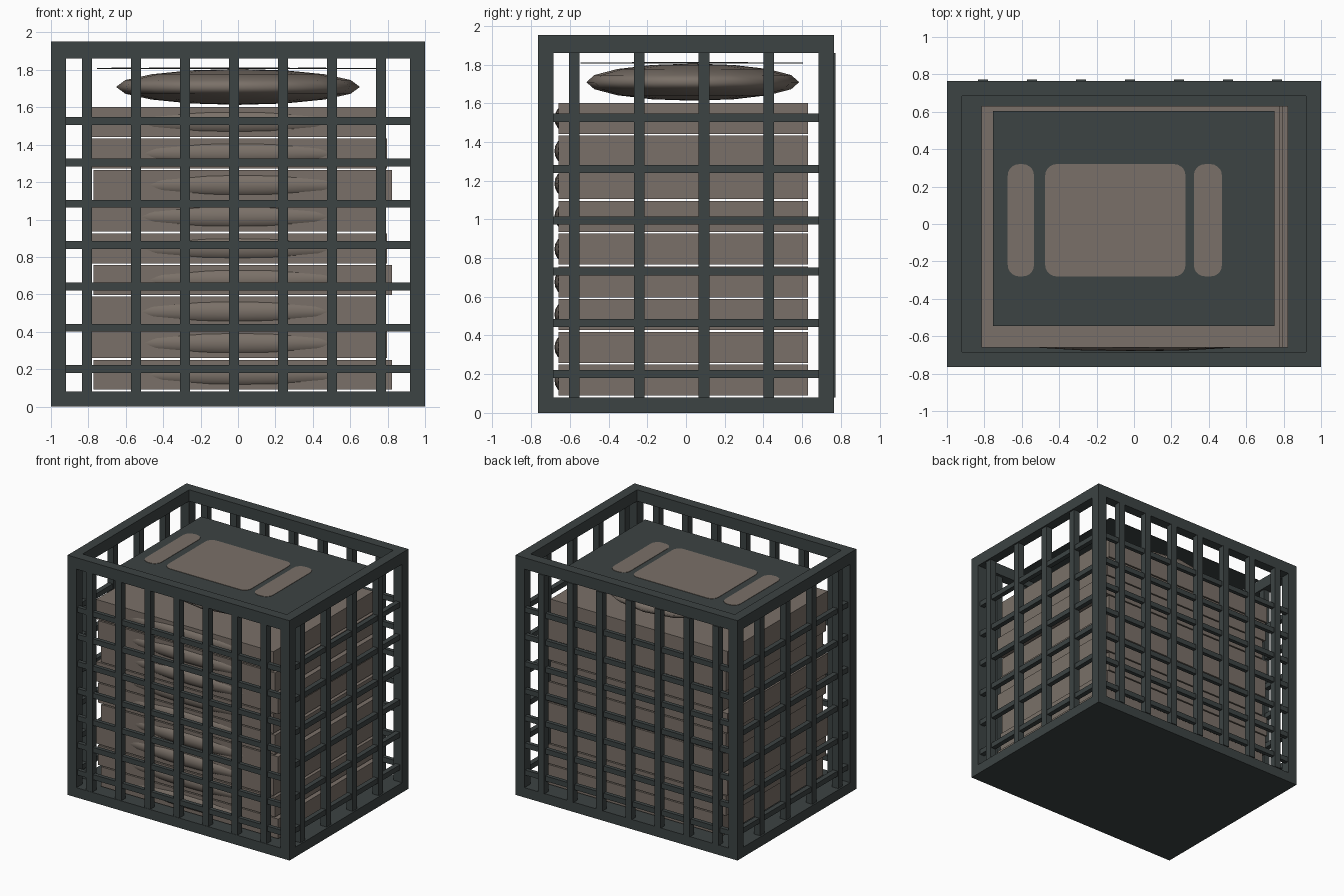
import bpy, bmesh, math
from mathutils import Matrix, Vector

if "Cube" in bpy.data.objects:
    bpy.data.objects.remove(bpy.data.objects["Cube"])


def material(name, rgb):
    m = bpy.data.materials.new(name)
    m.diffuse_color = (*rgb, 1)
    m.use_nodes = True
    m.node_tree.nodes["Principled BSDF"].inputs["Base Color"].default_value = m.diffuse_color
    return m


IRON = material("dark_iron", (0.045, 0.056, 0.056))
CLOTH = material("taupe_cloth", (0.195, 0.163, 0.138))


def finish(bm, name, mat):
    me = bpy.data.meshes.new(name)
    bm.to_mesh(me)
    bm.free()
    me.materials.append(mat)
    ob = bpy.data.objects.new(name, me)
    bpy.context.collection.objects.link(ob)
    return ob


def boxes(name, mat, spans):
    """One object from boxes given as (x0, x1, y0, y1, z0, z1)."""
    bm = bmesh.new()
    for x0, x1, y0, y1, z0, z1 in spans:
        c = Vector((x0 + x1, y0 + y1, z0 + z1)) / 2
        s = Matrix.Diagonal((x1 - x0, y1 - y0, z1 - z0, 1))
        bmesh.ops.create_cube(bm, size=1, matrix=Matrix.Translation(c) @ s)
    return finish(bm, name, mat)


def ellipsoid(name, mat, centre, radii):
    bm = bmesh.new()
    bmesh.ops.create_uvsphere(bm, u_segments=16, v_segments=8, radius=1,
                              matrix=Matrix.Translation(centre) @ Matrix.Diagonal((*radii, 1)))
    for f in bm.faces:
        f.smooth = True
    return finish(bm, name, mat)


def rounded_plate(name, mat, x0, x1, y0, y1, z0, z1, r):
    bm = bmesh.new()
    verts = []
    corners = [(x1 - r, y1 - r), (x0 + r, y1 - r), (x0 + r, y0 + r), (x1 - r, y0 + r)]
    for k, (cx, cy) in enumerate(corners):
        for j in range(6):
            a = math.pi / 2 * (k + j / 5)
            verts.append(bm.verts.new((cx + r * math.cos(a), cy + r * math.sin(a), z0)))
    face = bm.faces.new(verts)
    top = bmesh.ops.extrude_face_region(bm, geom=[face])["geom"]
    bmesh.ops.translate(bm, vec=(0, 0, z1 - z0),
                        verts=[v for v in top if isinstance(v, bmesh.types.BMVert)])
    bmesh.ops.recalc_face_normals(bm, faces=bm.faces)
    return finish(bm, name, mat)


X, Y, IX, IY = 1.0, 0.765, 0.92, 0.685      # cage outer and inner half sizes
Z0, Z1, H = 0.08, 1.86, 1.953               # floor top, rail underside, height

# Floor, corner posts and top rails
boxes("floor", IRON, [(-X, X, -Y, Y, 0, Z0)])
boxes("corner_posts", IRON, [
    (min(sx * X, sx * IX), max(sx * X, sx * IX), min(sy * Y, sy * IY), max(sy * Y, sy * IY), Z0, Z1)
    for sx in (-1, 1) for sy in (-1, 1)])
boxes("top_rails", IRON, [
    (-X, X, -Y, -IY, Z1, H), (-X, X, IY, Y, Z1, H),
    (-X, -IX, -IY, IY, Z1, H), (IX, X, -IY, IY, Z1, H)])

# Bars of the front and back grilles
b = 0.0275
for name, y in (("front", -0.735), ("back", 0.745)):
    boxes(name + "_upright_bars", IRON, [
        (x - b, x + b, y - b, y + b, Z0, Z1)
        for x in [-0.807 + 0.262 * i for i in range(7)]])
    boxes(name + "_cross_bars", IRON, [
        (-IX, IX, y - 0.02, y + 0.012, z - 0.021, z + 0.021)
        for z in [0.2 + 0.221 * i for i in range(7)]])

# Bars of the side grilles
for name, x in (("left", -0.96), ("right", 0.96)):
    boxes(name + "_upright_bars", IRON, [
        (x - b, x + b, y - b, y + b, Z0, Z1)
        for y in [-0.577 + 0.335 * i for i in range(4)]])
    boxes(name + "_cross_bars", IRON, [
        (x - 0.02, x + 0.02, -IY, IY, z - 0.021, z + 0.021)
        for z in [0.2 + 0.265 * i for i in range(6)]])

# Nine stacked bales, shifted sideways in threes, each with a bulge in front
for i in range(9):
    cx = (0.026, -0.002, -0.0175)[i % 3]
    z = 0.09 + 0.169 * i
    boxes(f"bale_{i + 1}", CLOTH, [(cx - 0.798, cx + 0.798, -0.66, 0.63, z, z + 0.16)])
    ellipsoid(f"bale_bulge_{i + 1}", CLOTH, (cx, -0.62, z + 0.08), (0.68, 0.06, 0.07))

# Loose bundle on top of the stack
ellipsoid("top_bundle", CLOTH, (0, 0.035, 1.709), (0.652, 0.55, 0.096))

# Thin cover sheet with three cloth patches
boxes("cover_sheet", IRON, [(-0.755, 0.75, -0.545, 0.605, 1.806, 1.81)])
for name, x0, x1 in (("left_patch", -0.675, -0.535), ("middle_patch", -0.475, 0.275),
                     ("right_patch", 0.32, 0.47)):
    rounded_plate(name, CLOTH, x0, x1, -0.28, 0.32, 1.809, 1.813, 0.06)
